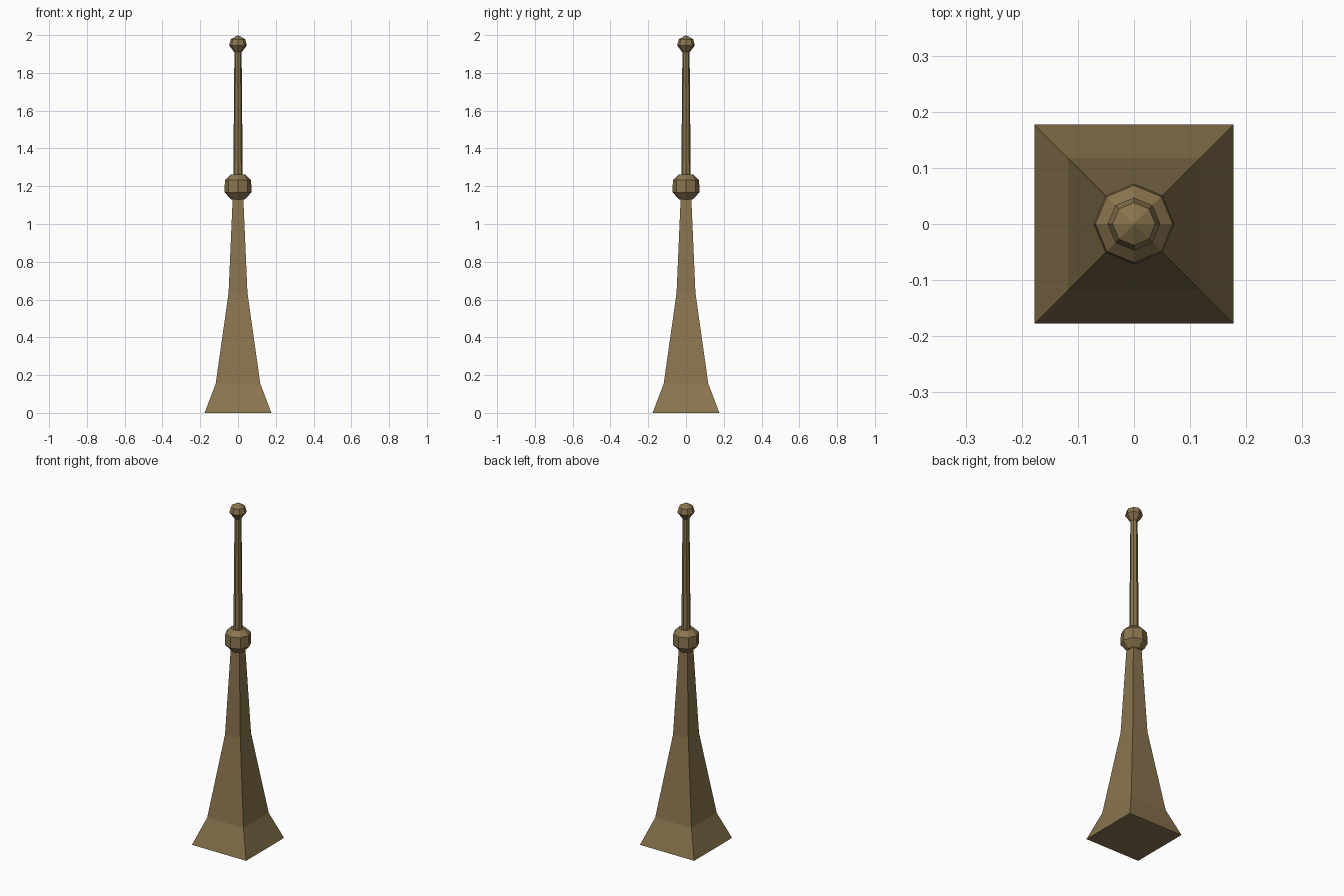
import bpy, bmesh, math

if "Cube" in bpy.data.objects:
    bpy.data.objects.remove(bpy.data.objects["Cube"])

brass = bpy.data.materials.new("aged brass")
brass.diffuse_color = (0.25, 0.175, 0.076, 1)
brass.use_nodes = True
brass.node_tree.nodes["Principled BSDF"].inputs["Base Color"].default_value = brass.diffuse_color


def lathe(name, profile, sides, turn=0.0):
    """Stack flat-sided rings of (radius, z); a zero radius makes a point."""
    bm = bmesh.new()
    rings = []
    for r, z in profile:
        n = sides if r > 0 else 1
        rings.append([bm.verts.new((r * math.cos(turn + math.tau * i / sides),
                                    r * math.sin(turn + math.tau * i / sides), z))
                      for i in range(n)])
    for a, b in zip(rings, rings[1:]):
        for i in range(sides):
            j = (i + 1) % sides
            if len(b) == 1:
                bm.faces.new((a[i], a[j], b[0]))
            else:
                bm.faces.new((a[i], a[j], b[j], b[i]))
    for ring in (rings[0], rings[-1]):
        if len(ring) > 1:
            bm.faces.new(ring)
    bmesh.ops.recalc_face_normals(bm, faces=bm.faces)
    mesh = bpy.data.meshes.new(name)
    bm.to_mesh(mesh)
    bm.free()
    mesh.materials.append(brass)
    obj = bpy.data.objects.new(name, mesh)
    bpy.context.collection.objects.link(obj)
    return obj


# Flared square pedestal, given as half widths
pedestal = [(0.177, 0), (0.118, 0.155), (0.05, 0.635), (0.028, 1.14)]
lathe("pedestal", [(w * math.sqrt(2), z) for w, z in pedestal], 4, math.pi / 4)

# Eight-sided collar, rod and pointed finial
lathe("collar", [(0.036, 1.13), (0.072, 1.168), (0.069, 1.233), (0.038, 1.262)], 8)
lathe("rod", [(0.025, 1.25), (0.019, 1.92)], 8)
lathe("finial", [(0.02, 1.91), (0.047, 1.946), (0.038, 1.978), (0, 2.0)], 8)
